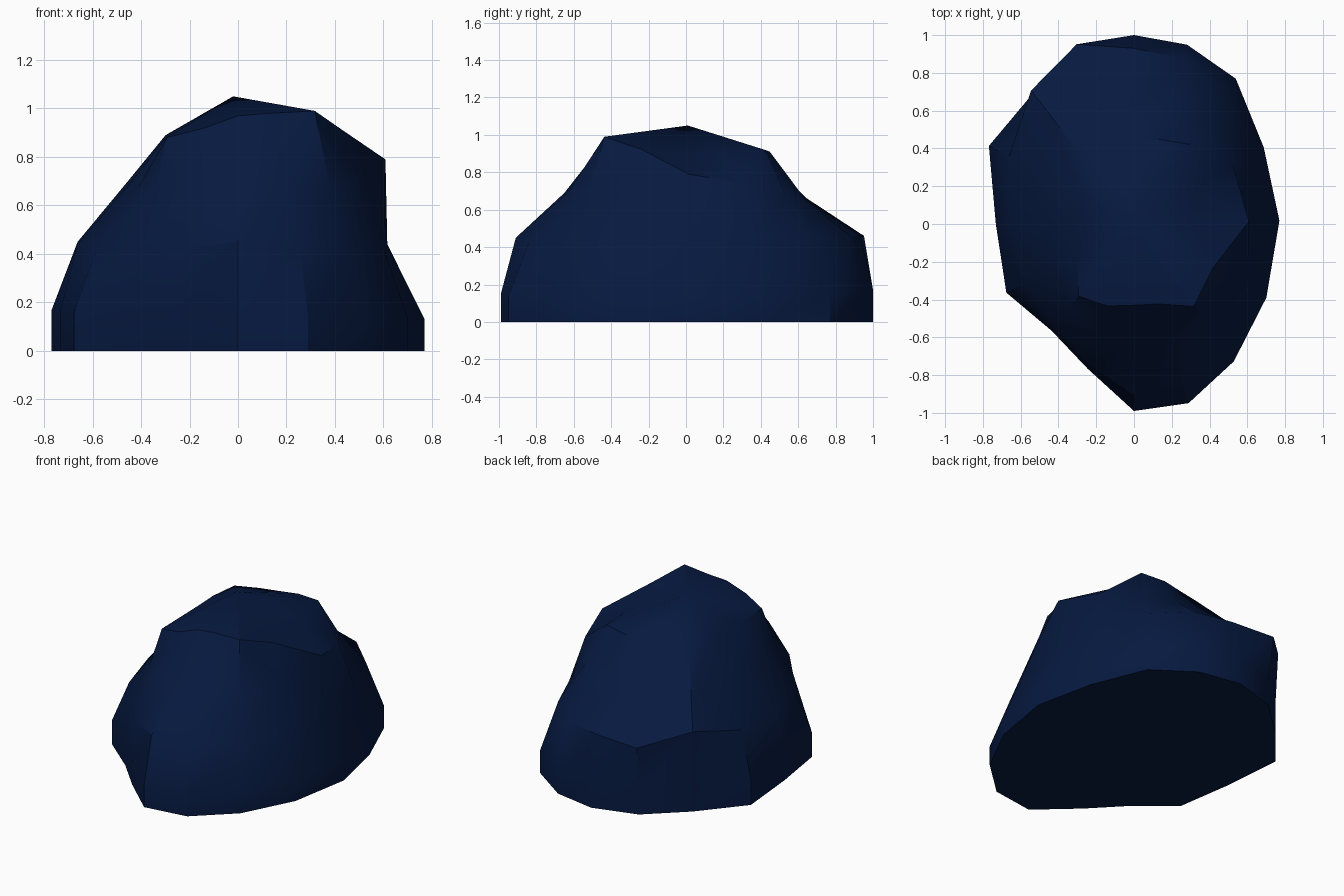
import bpy, bmesh, math

if "Cube" in bpy.data.objects:
    bpy.data.objects.remove(bpy.data.objects["Cube"])

N = 16
# Each ring: radius factors on a 0.77 x 1.0 ellipse, and heights, counter-clockwise from +x
foot = [1, .98, 1.04, 1.017, 1, .99, .98, 1.08, .95, .95, .80, .83, .99, 1.02, 1.0, .99]
shoulder = [.80, .87, .91, .94, .93, 1.03, 1, .93, .86, .82, .76, .81, .91, .90, .87, .85]
upper = [.79, .75, .72, .68, .64, .70, .75, .65, .59, .58, .62, .65, .65, .68, .73, .72]
crown = [.42, .46, .57, .48, .43, .45, .53, .42, .37, .42, .54, .47, .43, .455, .60, .59]
foot_z = [.13, .14, .15, .16, .17, .17, .17, .17, .17, .16, .16, .15, .15, .14, .13, .13]
shoulder_z = [.44, .44, .46, .46, .46, .46, .54, .45, .44, .42, .42, .42, .45, .43, .41, .42]
upper_z = [.79, .74, .68, .66, .65, .66, .68, .69, .68, .67, .67, .68, .69, .69, .65, .71]
crown_z = [.90, .905, .92, .91, .90, .89, .88, .89, .895, .88, .88, .92, .97, .98, .99, .92]
# Small turns of the right-hand columns, in degrees
turn = {0: 1, 1: 2, 2: 2.7, 3: 1.5, 13: -.9, 14: -1.7, 15: -.7}

bm = bmesh.new()


def ring(radii, heights):
    verts = []
    for k, (r, z) in enumerate(zip(radii, heights)):
        a = math.radians(22.5 * k + turn.get(k, 0))
        verts.append(bm.verts.new((.77 * r * math.cos(a), r * math.sin(a), z)))
    return verts


# Stacked rings bridged into the sides of the rock
rings = [ring(foot, [0] * N), ring(foot, foot_z), ring(shoulder, shoulder_z),
         ring(upper, upper_z), ring(crown, crown_z)]
for level, (low, high) in enumerate(zip(rings, rings[1:])):
    for k in range(N):
        j = (k + 1) % N
        if level == 3 and k >= 14:  # ridge running down to the right-hand ledge
            bm.faces.new((low[k], low[j], high[k]))
            bm.faces.new((low[j], high[j], high[k]))
        else:
            bm.faces.new((low[k], low[j], high[j], high[k]))

# Flat underside and peaked top
bm.faces.new(rings[0][::-1])
peak = bm.verts.new((-.02, .01, 1.05))
for k in range(N):
    bm.faces.new((rings[-1][k], rings[-1][(k + 1) % N], peak))

mesh = bpy.data.meshes.new("boulder")
bm.to_mesh(mesh)
bm.free()
boulder = bpy.data.objects.new("boulder", mesh)
bpy.context.collection.objects.link(boulder)

# Dark blue stone
stone = bpy.data.materials.new("dark_blue_stone")
stone.diffuse_color = (.002, .01, .052, 1)
stone.use_nodes = True
stone.node_tree.nodes["Principled BSDF"].inputs["Base Color"].default_value = stone.diffuse_color
mesh.materials.append(stone)

bpy.context.view_layer.objects.active = boulder
boulder.select_set(True)
bpy.ops.object.shade_smooth_by_angle(angle=math.radians(30))
